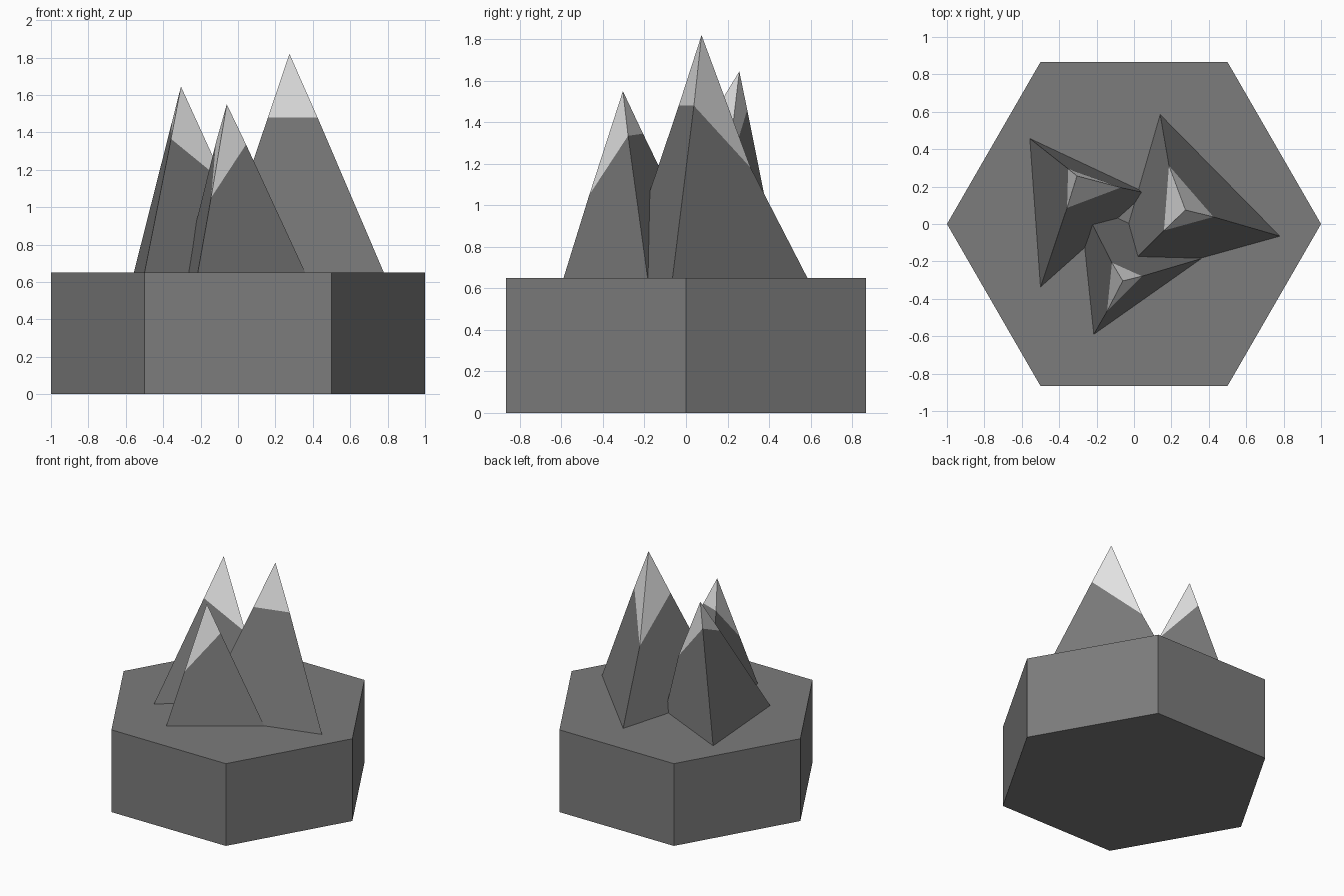
import bpy
import bmesh
from mathutils import Vector

default = bpy.data.objects.get("Cube")
if default:
    bpy.data.objects.remove(default, do_unlink=True)

GROUND = 0.65


def make_material(name, grey):
    mat = bpy.data.materials.new(name)
    mat.use_nodes = True
    colour = (grey, grey, grey, 1)
    mat.diffuse_color = colour
    mat.node_tree.nodes["Principled BSDF"].inputs["Base Color"].default_value = colour
    return mat


rock = make_material("rock grey", 0.2)
snow = make_material("snow white", 0.9)


def add_object(name, bm, materials):
    bmesh.ops.recalc_face_normals(bm, faces=bm.faces)
    mesh = bpy.data.meshes.new(name)
    bm.to_mesh(mesh)
    bm.free()
    for mat in materials:
        mesh.materials.append(mat)
    obj = bpy.data.objects.new(name, mesh)
    bpy.context.collection.objects.link(obj)
    return obj


def mountain(name, apex, snow_line, foot):
    """Three-sided peak: foot triangle, slanted snow line, pointed cap."""
    bm = bmesh.new()
    low = [bm.verts.new((x, y, GROUND)) for x, y in foot]
    mid = [bm.verts.new(p) for p in snow_line]
    top = bm.verts.new(apex)
    bm.faces.new(low)
    for i in range(3):
        j = (i + 1) % 3
        bm.faces.new((low[i], low[j], mid[j], mid[i]))
        cap = bm.faces.new((mid[i], mid[j], top))
        cap.material_index = 1
    return add_object(name, bm, [rock, snow])


# Hexagonal ground block with corners on the x axis
bm = bmesh.new()
bmesh.ops.create_cone(bm, cap_ends=True, segments=6, radius1=1, radius2=1, depth=GROUND)
corner = max(bm.verts, key=lambda v: v.co.x).co
if abs(corner.y) > 0.1:
    for v in bm.verts:
        v.co = Vector((v.co.y, -v.co.x, v.co.z))
bmesh.ops.translate(bm, verts=bm.verts, vec=(0, 0, GROUND / 2))
add_object("hexagon_base", bm, [rock])

# Three overlapping peaks
mountain("tall_peak", (0.275, 0.075, 1.82),
         [(0.16, -0.035, 1.48), (0.425, 0.038, 1.48), (0.187, 0.312, 1.18)],
         [(-0.12, -0.315), (0.78, -0.065), (0.14, 0.585)])
mountain("front_peak", (-0.06, -0.304, 1.55),
         [(-0.144, -0.466, 1.05), (0.043, -0.279, 1.335), (-0.118, -0.207, 1.345)],
         [(-0.215, -0.59), (0.36, -0.185), (-0.29, 0.13)])
mountain("back_peak", (-0.305, 0.257, 1.645),
         [(-0.358, 0.086, 1.365), (-0.07, 0.195, 1.13), (-0.352, 0.295, 1.46)],
         [(-0.5, -0.337), (0.064, 0.166), (-0.557, 0.457)])
